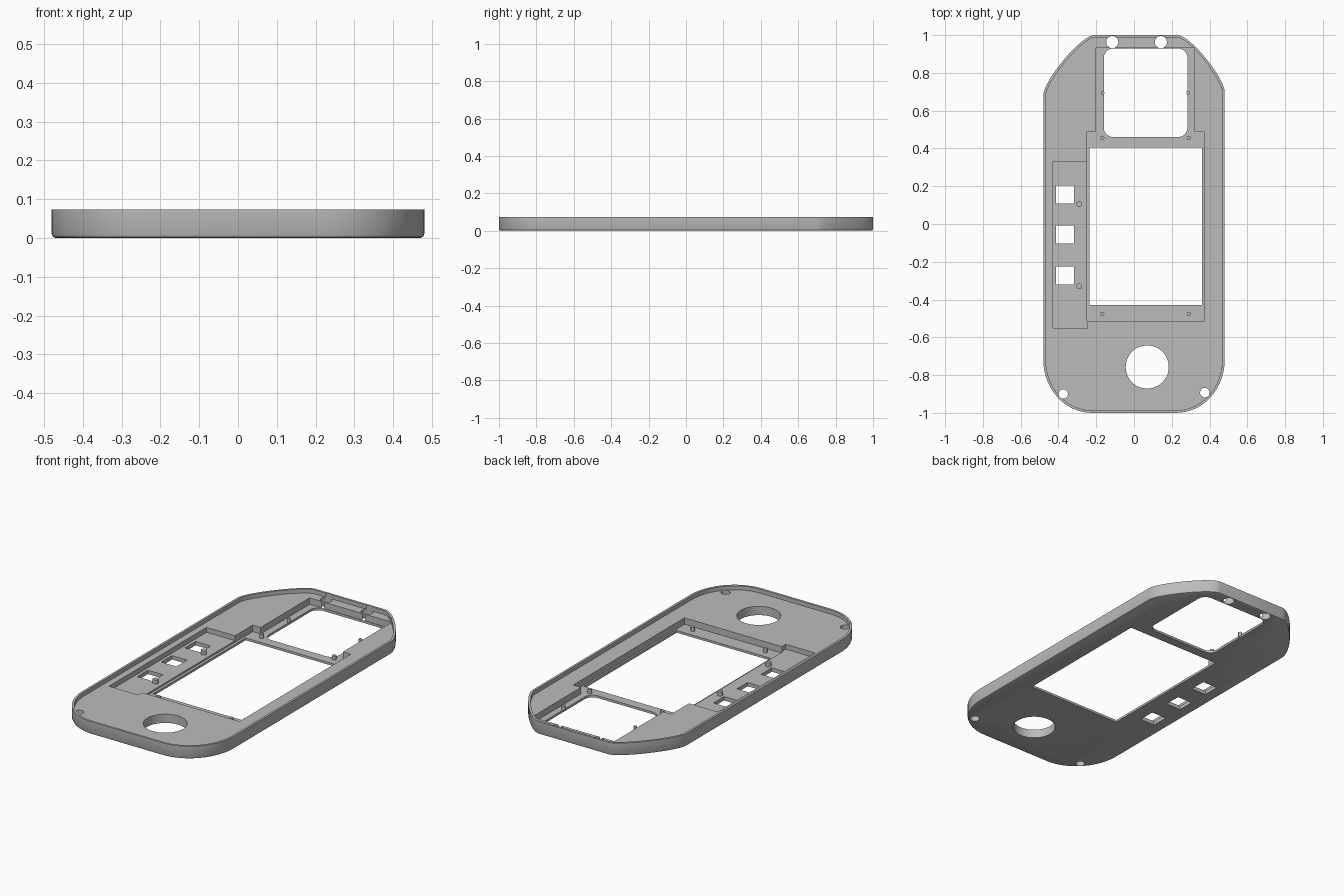
import bpy, bmesh, math
from mathutils import Vector

if "Cube" in bpy.data.objects:
    bpy.data.objects.remove(bpy.data.objects["Cube"])

grey = bpy.data.materials.new("plain grey")
grey.diffuse_color = (0.5, 0.5, 0.5, 1)
grey.use_nodes = True
grey.node_tree.nodes["Principled BSDF"].inputs["Base Color"].default_value = grey.diffuse_color


def loft(name, rings):
    """Closed solid through rings of (points, z), counter-clockwise."""
    bm = bmesh.new()
    loops = [[bm.verts.new((x, y, z)) for x, y in pts] for pts, z in rings]
    n = len(loops[0])
    for a, b in zip(loops, loops[1:]):
        for i in range(n):
            j = (i + 1) % n
            bm.faces.new((a[i], a[j], b[j], b[i]))
    bm.faces.new(loops[0][::-1])
    bm.faces.new(loops[-1])
    me = bpy.data.meshes.new(name)
    bm.to_mesh(me)
    bm.free()
    me.materials.append(grey)
    ob = bpy.data.objects.new(name, me)
    bpy.context.collection.objects.link(ob)
    return ob


def bezier(a, b, c, d, n=16):
    a, b, c, d = map(Vector, (a, b, c, d))
    out = []
    for i in range(n + 1):
        t = i / n
        u = 1 - t
        out.append(a * u**3 + b * (3 * u * u * t) + c * (3 * u * t * t) + d * t**3)
    return out


def offset(pts, d):
    """Move a counter-clockwise outline inwards by d."""
    out = []
    for i, p in enumerate(pts):
        t = (pts[(i + 1) % len(pts)] - p).normalized() + (p - pts[i - 1]).normalized()
        t.normalize()
        out.append(p + Vector((-t.y, t.x)) * d)
    return out


def circle(x, y, r, n=32):
    return [(x + r * math.cos(2 * math.pi * i / n), y + r * math.sin(2 * math.pi * i / n))
            for i in range(n)]


def rect(x0, x1, y0, y1, r=0):
    if not r:
        return [(x0, y0), (x1, y0), (x1, y1), (x0, y1)]
    pts = []
    corners = ((x1 - r, y1 - r), (x0 + r, y1 - r), (x0 + r, y0 + r), (x1 - r, y0 + r))
    for k, (cx, cy) in enumerate(corners):
        for i in range(9):
            a = math.pi / 2 * (k + i / 8)
            pts.append((cx + r * math.cos(a), cy + r * math.sin(a)))
    return pts


def smooth(ob):
    bpy.ops.object.select_all(action='DESELECT')
    ob.select_set(True)
    bpy.context.view_layer.objects.active = ob
    bpy.ops.object.shade_smooth_by_angle(angle=math.radians(35))


HEIGHT, FLOOR, KEY_FLOOR, SCREEN_FLOOR = 0.073, 0.05, 0.022, 0.013

# Outer outline: rounded bottom corners, long sloping top corners
outline = (bezier((0.22, -1), (0.37, -1), (0.48, -0.87), (0.48, -0.72))
           + bezier((0.48, 0.70), (0.48, 0.77), (0.30, 1), (0.23, 1))
           + bezier((-0.21, 1), (-0.28, 1), (-0.48, 0.76), (-0.48, 0.68))
           + bezier((-0.48, -0.72), (-0.48, -0.87), (-0.37, -1), (-0.22, -1)))

# Shell with a small rounded lower edge
shell = loft("face_plate", [(offset(outline, 0.01), 0), (offset(outline, 0.003), 0.003),
                            (outline, 0.01), (outline, HEIGHT)])

# Raised rim, then the stepped pockets
cuts = [(offset(outline, 0.013), FLOOR),
        (rect(-0.43, -0.245, -0.55, 0.33), KEY_FLOOR),
        (rect(-0.25, 0.37, -0.515, 0.49), SCREEN_FLOOR),
        (rect(-0.20, 0.32, 0.47, 0.932), SCREEN_FLOOR)]

# Through openings: screen, upper window, round control, keys, corner holes
cuts += [(rect(-0.235, 0.36, -0.43, 0.405), -0.1),
         (rect(-0.16, 0.283, 0.46, 0.929, 0.05), -0.1),
         (circle(0.07, -0.757, 0.114, 48), -0.1)]
cuts += [(rect(-0.412, -0.317, y - 0.048, y + 0.048), -0.1) for y in (0.157, -0.055, -0.273)]
cuts += [(circle(x, y, r), -0.1) for x, y, r in
         ((-0.115, 0.963, 0.032), (0.142, 0.963, 0.032),
          (-0.375, -0.9, 0.025), (0.375, -0.893, 0.025))]

for pts, z in cuts:
    cutter = loft("cutter", [(pts, z), (pts, 0.2)])
    cutter.hide_render = True
    mod = shell.modifiers.new("cut", 'BOOLEAN')
    mod.operation = 'DIFFERENCE'
    mod.solver = 'EXACT'
    mod.object = cutter
    bpy.context.view_layer.objects.active = shell
    bpy.ops.object.modifier_apply(modifier=mod.name)
    bpy.data.objects.remove(cutter)
smooth(shell)

# Locating pegs standing on the pocket floors
pegs = [(-0.29, 0.105, 0.015, KEY_FLOOR, 0.045), (-0.29, -0.33, 0.015, KEY_FLOOR, 0.045)]
for px in (-0.168, 0.29):
    pegs += [(px, y, 0.011, SCREEN_FLOOR, 0.036) for y in (0.455, -0.476)]
pegs += [(x, 0.695, 0.01, SCREEN_FLOOR, 0.036) for x in (-0.166, 0.287)]
for x, y, r, z, top in pegs:
    ring = circle(x, y, r, 20)
    smooth(loft("locating_peg", [(ring, z - 0.005), (ring, top)]))
